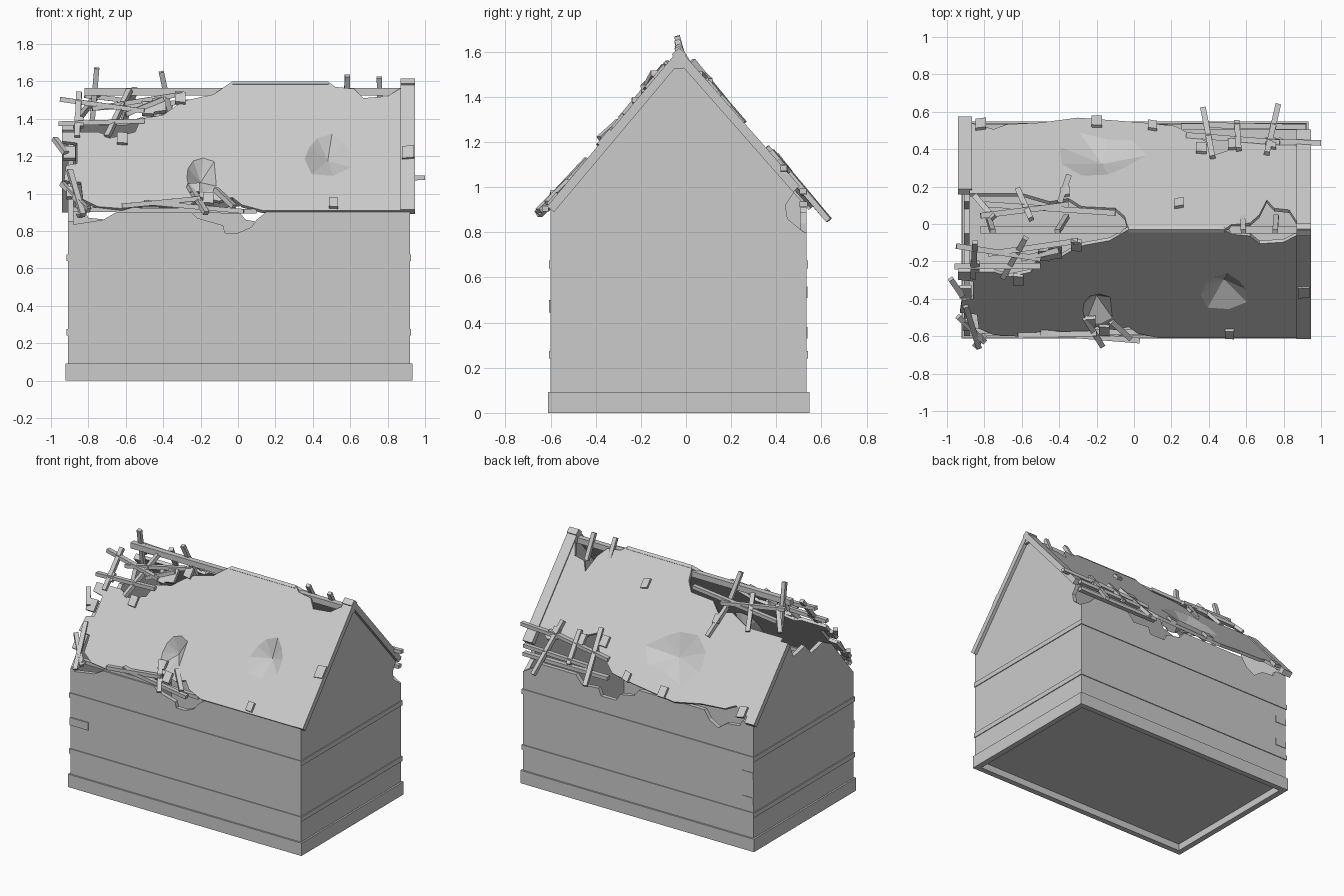
import bpy, bmesh, math, random
from mathutils import Vector
from mathutils.geometry import tessellate_polygon

random.seed(4)
cube = bpy.data.objects.get("Cube")
if cube:
    bpy.data.objects.remove(cube, do_unlink=True)

grey = bpy.data.materials.new("plain grey")
grey.use_nodes = True
grey.diffuse_color = (0.6, 0.6, 0.6, 1)
grey.node_tree.nodes["Principled BSDF"].inputs["Base Color"].default_value = grey.diffuse_color

FRONT, REAR = -1, 1
RIDGE_Y, RIDGE_Z = -0.03, 1.6
RUN = {FRONT: 0.84, REAR: 0.88}
WEST, EAST, SOUTH, NORTH = -0.91, 0.92, -0.6, 0.535


def finish(name, bm):
    bmesh.ops.recalc_face_normals(bm, faces=bm.faces[:])
    mesh = bpy.data.meshes.new(name)
    bm.to_mesh(mesh)
    bm.free()
    mesh.materials.append(grey)
    obj = bpy.data.objects.new(name, mesh)
    bpy.context.scene.collection.objects.link(obj)
    return obj


def sheet(name, points, faces, push):
    """A surface thickened along one direction."""
    bm = bmesh.new()
    verts = [bm.verts.new(p) for p in points]
    for face in faces:
        bm.faces.new([verts[i] for i in face])
    made = bmesh.ops.extrude_face_region(bm, geom=bm.faces[:], use_keep_orig=True)
    moved = [v for v in made["geom"] if isinstance(v, bmesh.types.BMVert)]
    bmesh.ops.translate(bm, verts=moved, vec=push)
    return finish(name, bm)


def slab(name, points, push):
    return sheet(name, points, [range(len(points))], push)


def box(name, low, high):
    (a, b, c), (d, e, f) = low, high
    return slab(name, [(a, b, c), (d, b, c), (d, e, c), (a, e, c)], (0, 0, f - c))


def normal(side):
    return Vector((0, side, RUN[side])).normalized()


def on_roof(x, z, side, lift=0.0):
    """A point on a roof slope, given by its x and height."""
    y = RIDGE_Y + side * (RIDGE_Z - z) * RUN[side]
    return Vector((x, y, z)) + normal(side) * lift


def beam(name, start, end, width=0.03, depth=0.025):
    start, end = Vector(start), Vector(end)
    along = (end - start).normalized()
    guide = Vector((0, 0, 1)) if abs(along.z) < 0.9 else Vector((0, 1, 0))
    across = along.cross(guide).normalized()
    up = across.cross(along)
    corners = [start + across * i * width / 2 + up * j * depth / 2
               for i, j in ((-1, -1), (1, -1), (1, 1), (-1, 1))]
    return slab(name, corners, end - start)


def frame(name, grow, inset, low, high):
    """Four boards wrapped around the body."""
    w, e, s, n = WEST - grow, EAST + grow, SOUTH - grow, NORTH + grow
    t = grow + inset
    box(name + "_front", (w, s, low), (e, s + t, high))
    box(name + "_rear", (w, n - t, low), (e, n, high))
    box(name + "_west", (w, s + t, low), (w + t, n - t, high))
    box(name + "_east", (e - t, s + t, low), (e, n - t, high))


def roof_panel(name, side, outline, dents):
    """A broken slope with sunken star-shaped dents."""
    loops, centres = [outline], []
    for x, z, rx, rz, depth in dents:
        ring = []
        for k in range(9):
            a, r = k * math.tau / 9, random.uniform(0.55, 1)
            ring.append((x + rx * r * math.cos(a), z + rz * r * math.sin(a)))
        loops.append(ring)
        centres.append(on_roof(x, z, side, -depth))
    flat = [p for loop in loops for p in loop]
    faces = list(tessellate_polygon([[Vector((x, z, 0)) for x, z in loop] for loop in loops]))
    points = [on_roof(x, z, side) for x, z in flat] + centres
    first = len(outline)
    for k in range(len(dents)):
        for j in range(9):
            faces.append((first + j, first + (j + 1) % 9, len(flat) + k))
        first += 9
    sheet(name, points, faces, normal(side) * -0.022)


# Base, floor and bands
frame("plinth", 0.012, 0.03, 0, 0.092)
box("floor", (WEST + 0.02, SOUTH + 0.02, 0.05), (EAST - 0.02, NORTH - 0.02, 0.085))
for label, low in (("lower_band", 0.24), ("upper_band", 0.64)):
    frame(label, 0.006, 0.01, low, low + 0.035)

# Walls with broken tops
front_top = [(EAST, 0.91), (0.15, 0.9), (0.1, 0.86), (0.07, 0.82), (0, 0.79), (-0.07, 0.79),
             (-0.08, 0.83), (-0.22, 0.87), (-0.25, 0.9), (-0.65, 0.9), (-0.72, 0.86), (WEST, 0.83)]
rear_top = [(EAST, 0.8), (0.85, 0.84), (0.8, 0.89), (0.5, 0.89), (0.45, 0.83), (0.32, 0.84), (0.3, 0.79),
            (0.18, 0.79), (0.15, 0.84), (0.04, 0.86), (0, 0.91), (-0.52, 0.91), (-0.56, 0.85),
            (-0.63, 0.81), (-0.7, 0.86), (-0.8, 0.87), (-0.82, 0.91), (WEST, 0.91)]
for name, top, y, thick in (("front_wall", front_top, SOUTH, 0.03), ("rear_wall", rear_top, NORTH, -0.03)):
    slab(name, [(x, y, z) for x, z in [(WEST, 0.04), (EAST, 0.04)] + top], (0, thick, 0))

# Gable ends
east_top = [(NORTH, 0.79), (0.45, 0.86), (0.44, 0.92), (0.48, 0.98), (RIDGE_Y, 1.57), (SOUTH, 0.9)]
west_top = [(NORTH, 0.93), (0.2, 1.3), (0.12, 1.31), (0.08, 1.22), (-0.05, 1.25), (-0.12, 1.17),
            (-0.25, 1.2), (-0.35, 1.15), (SOUTH, 0.85)]
for name, top, x, thick in (("east_gable", east_top, EAST, -0.03), ("west_gable", west_top, WEST, 0.03)):
    slab(name, [(x, y, z) for y, z in [(SOUTH, 0.04), (NORTH, 0.04)] + top], (thick, 0, 0))

# Roof slopes
ridge_notch = [(-0.03, 1.6), (0.48, 1.6), (0.52, 1.57), (0.62, 1.56), (0.67, 1.51)]
front_edge = ridge_notch + [
    (0.8, 1.52), (0.88, 1.57), (0.88, 0.91), (0.13, 0.91), (0.02, 0.94), (-0.03, 0.98), (-0.1, 0.96),
    (-0.2, 0.98), (-0.26, 0.94), (-0.5, 0.94), (-0.62, 0.92), (-0.75, 0.93), (-0.83, 0.97),
    (-0.84, 1.06), (-0.93, 1.07), (-0.92, 1.15), (-0.86, 1.16), (-0.86, 1.27), (-0.94, 1.28),
    (-0.94, 1.33), (-0.75, 1.33), (-0.67, 1.3), (-0.55, 1.33), (-0.52, 1.4), (-0.4, 1.42),
    (-0.33, 1.47), (-0.27, 1.5), (-0.13, 1.53)]
rear_edge = ridge_notch + [
    (0.71, 1.42), (0.75, 1.47), (0.83, 1.48), (0.88, 1.57), (0.88, 1.1), (0.78, 1.04), (0.7, 1.07),
    (0.58, 1.06), (0.5, 1.12), (0.42, 1.15), (0.38, 1.06), (0.3, 1.02), (0.22, 0.97), (0.05, 0.95),
    (-0.3, 0.92), (-0.5, 0.95), (-0.68, 0.96), (-0.75, 0.99), (-0.88, 0.95), (-0.88, 1.38),
    (-0.6, 1.38), (-0.45, 1.43), (-0.35, 1.41), (-0.28, 1.46), (-0.1, 1.47), (-0.05, 1.52)]
roof_panel("front_roof", FRONT, front_edge, [(0.48, 1.22, 0.18, 0.14, 0.07), (-0.2, 1.11, 0.12, 0.12, 0.08)])
roof_panel("rear_roof", REAR, rear_edge, [(-0.17, 1.15, 0.26, 0.17, 0.06)])

# Verge boards along the gable edges
for name, side, x, top, bottom in (("east_front_verge", FRONT, 0.87, 1.61, 0.91),
                                   ("east_rear_verge", REAR, 0.87, 1.61, 1.0),
                                   ("west_rear_verge", REAR, -0.94, 1.36, 0.92)):
    corners = [(x, top), (x + 0.075, top), (x + 0.075, bottom), (x, bottom)]
    slab(name, [on_roof(px, pz, side, 0.008) for px, pz in corners], normal(side) * -0.04)

# Ridge pole and exposed rails
beam("ridge_pole", (-0.82, RIDGE_Y, 1.545), (0.94, RIDGE_Y, 1.545), 0.04, 0.04)
beam("rear_wall_plate", (0.25, 0.52, 0.925), (0.92, 0.52, 0.925), 0.035)
beam("front_wall_plate", (-0.88, -0.57, 0.915), (0.1, -0.58, 0.905), 0.03)

# Loose battens lying on the slopes: x, height at both ends
front_battens = [(-0.95, 1.5, -0.5, 1.43), (-0.96, 1.37, -0.5, 1.38), (-0.7, 1.3, -0.58, 1.55),
                 (-0.86, 1.3, -0.85, 1.53), (-0.78, 1.45, -0.3, 1.53), (-0.6, 1.42, -0.4, 1.49),
                 (-0.9, 1.12, -0.83, 0.87), (-0.94, 1.05, -0.8, 0.9), (-0.5, 0.95, 0.03, 0.9),
                 (-0.26, 1.04, -0.17, 0.88), (-0.12, 1.02, -0.02, 0.92), (-0.62, 0.93, -0.2, 0.96),
                 (-0.98, 1.29, -0.92, 1.2), (-0.8, 0.93, -0.85, 0.87)]
rear_battens = [(0.37, 0.87, 0.42, 1.17), (0.77, 0.85, 0.71, 1.15), (0.28, 1.03, 0.78, 1.08),
                (0.4, 0.97, 0.92, 0.98), (0.7, 1.07, 1.0, 1.08), (0.55, 0.95, 0.56, 1.13),
                (-0.8, 1.45, -0.1, 1.5), (-0.85, 1.4, -0.75, 1.53), (-0.62, 1.36, -0.55, 1.55),
                (-0.35, 1.28, -0.4, 1.45), (-0.82, 1.52, -0.35, 1.46)]
for label, side, battens in (("front_batten", FRONT, front_battens), ("rear_batten", REAR, rear_battens)):
    for x, z, x2, z2 in battens:
        beam(label, on_roof(x, z, side, 0.005), on_roof(x2, z2, side, random.uniform(0, 0.025)))

# Splintered rafters standing above the ridge
for x, low, lean, high in ((-0.78, 1.38, 0.025, 1.67), (-0.36, 1.42, -0.05, 1.65),
                           (0.58, 1.5, 0.005, 1.63), (0.76, 1.45, -0.005, 1.62)):
    beam("standing_rafter", (x, 0.04, low), (x + lean, -0.04, high), 0.028)

# Loose shingles: x, height, width
front_shingles = [(-0.9, 1.21, 0.08), (-0.62, 1.29, 0.07), (-0.42, 1.46, 0.09), (-0.31, 1.51, 0.07),
                  (-0.89, 1.0, 0.07), (-0.85, 1.38, 0.06), (-0.23, 1.02, 0.06), (-0.16, 0.97, 0.07),
                  (0.51, 0.945, 0.06), (0.91, 1.21, 0.08), (-0.48, 1.45, 0.08)]
rear_shingles = [(-0.2, 0.95, 0.07), (0.1, 0.97, 0.06), (-0.82, 0.97, 0.07), (0.24, 1.45, 0.06),
                 (0.53, 1.09, 0.07), (0.73, 1.08, 0.07), (0.36, 1.11, 0.07), (-0.37, 1.38, 0.06)]
for label, side, shingles in (("front_shingle", FRONT, front_shingles), ("rear_shingle", REAR, rear_shingles)):
    for x, z, w in shingles:
        h = w * 0.4
        tilt = random.uniform(-0.01, 0.01)
        corners = [(x - h, z - h), (x + h, z - h + tilt), (x + h, z + h + tilt), (x - h, z + h)]
        slab(label, [on_roof(px, pz, side, 0.018) for px, pz in corners], normal(side) * -0.024)

# Short boards nailed to the walls
box("front_patch", (WEST, SOUTH - 0.008, 0.445), (-0.765, SOUTH, 0.5))
for z in (0.33, 0.51):
    box("rear_patch", (WEST, NORTH, z), (-0.82, NORTH + 0.004, z + 0.05))
